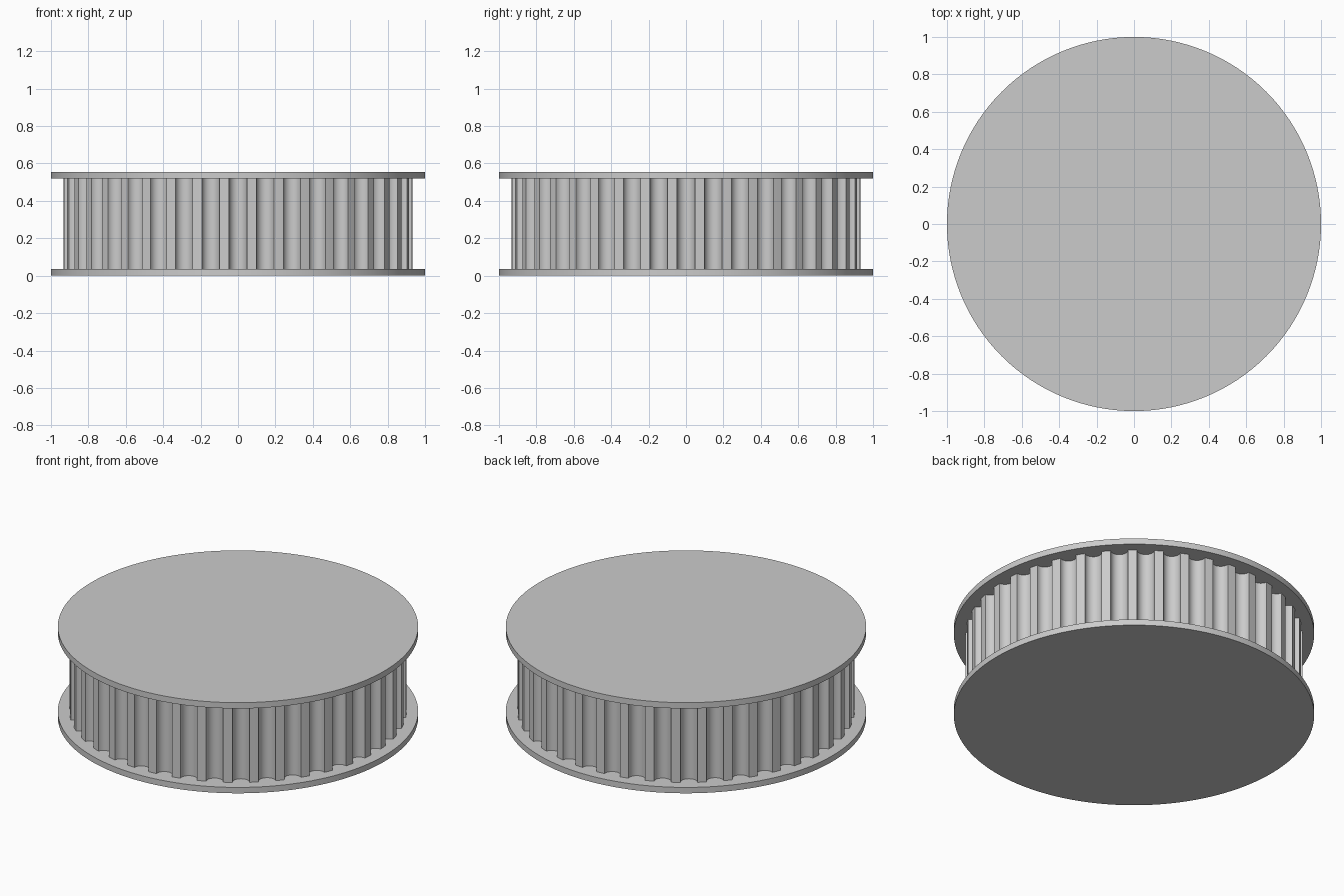
import bpy, bmesh, math

if "Cube" in bpy.data.objects:
    bpy.data.objects.remove(bpy.data.objects["Cube"], do_unlink=True)

HEIGHT, FLANGE = 0.555, 0.036
TEETH, RADIUS, GROOVE = 40, 0.935, 0.048

grey = bpy.data.materials.new("plain grey")
grey.use_nodes = True
colour = (0.6, 0.6, 0.6, 1)
grey.diffuse_color = colour
grey.node_tree.nodes["Principled BSDF"].inputs["Base Color"].default_value = colour


def extrude_outline(name, outline, bottom, top, angle):
    """Closed prism from a flat outline, smooth except at its sharp edges."""
    bm = bmesh.new()
    face = bm.faces.new([bm.verts.new((x, y, bottom)) for x, y in outline])
    made = bmesh.ops.extrude_face_region(bm, geom=[face])["geom"]
    moved = [v for v in made if isinstance(v, bmesh.types.BMVert)]
    bmesh.ops.translate(bm, verts=moved, vec=(0, 0, top - bottom))
    bmesh.ops.recalc_face_normals(bm, faces=bm.faces)
    mesh = bpy.data.meshes.new(name)
    bm.to_mesh(mesh)
    bm.free()
    mesh.materials.append(grey)
    obj = bpy.data.objects.new(name, mesh)
    bpy.context.collection.objects.link(obj)
    bpy.ops.object.select_all(action="DESELECT")
    obj.select_set(True)
    bpy.context.view_layer.objects.active = obj
    bpy.ops.object.shade_smooth_by_angle(angle=math.radians(angle))
    return obj


def circle(radius, sides):
    turns = [math.tau * i / sides for i in range(sides)]
    return [(radius * math.cos(a), radius * math.sin(a)) for a in turns]


def toothed_outline(steps=12):
    """Round grooves scooped out of a circle, with narrow lands between."""
    points = []
    half = 2 * math.asin(GROOVE / (2 * RADIUS))
    centre = RADIUS * math.cos(half)
    for tooth in range(TEETH):
        turn = math.tau * tooth / TEETH
        for i in range(steps + 1):
            a = math.pi * i / steps
            depth = centre - GROOVE * math.sin(a)
            side = -RADIUS * math.sin(half) * math.cos(a)
            points.append((depth * math.cos(turn) - side * math.sin(turn),
                           depth * math.sin(turn) + side * math.cos(turn)))
        # middle of the land keeps the outer curve
        mid = turn + math.pi / TEETH
        points.append((RADIUS * math.cos(mid), RADIUS * math.sin(mid)))
    return points


# Toothed drum between two plain discs
extrude_outline("toothed_drum", toothed_outline(), FLANGE, HEIGHT - FLANGE, 30)
extrude_outline("bottom_flange", circle(1, 128), 0, FLANGE, 30)
extrude_outline("top_flange", circle(1, 128), HEIGHT - FLANGE, HEIGHT, 30)
